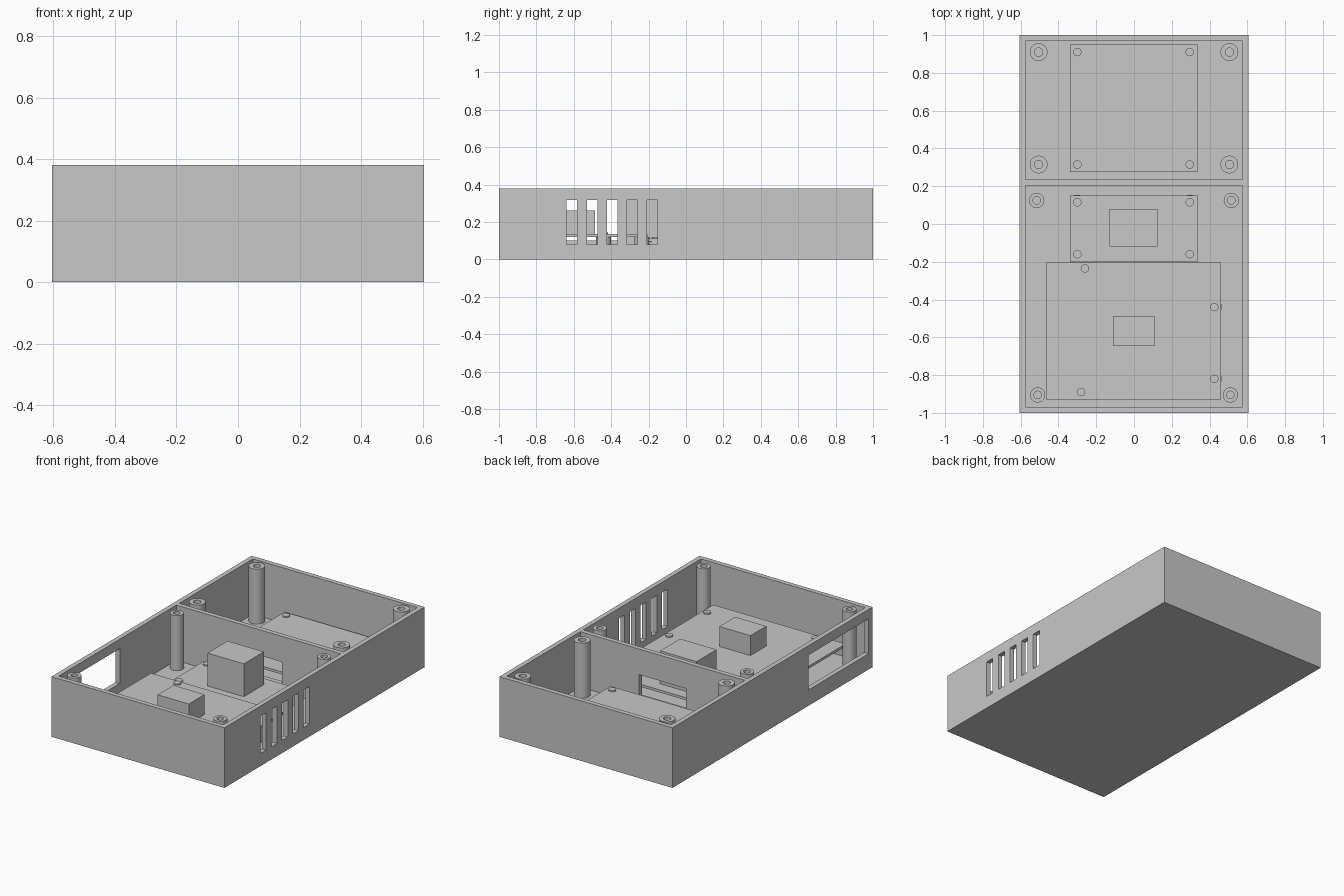
import bpy, bmesh, math
from mathutils import Vector

cube = bpy.data.objects.get("Cube")
if cube:
    bpy.data.objects.remove(cube, do_unlink=True)

GREY = (0.58, 0.58, 0.58, 1.0)
grey = bpy.data.materials.new("plain grey")
grey.use_nodes = True
grey.diffuse_color = GREY
grey.node_tree.nodes["Principled BSDF"].inputs["Base Color"].default_value = GREY

FLOOR, TOP = 0.03, 0.38


def add_object(name, bm):
    bmesh.ops.recalc_face_normals(bm, faces=bm.faces)
    mesh = bpy.data.meshes.new(name)
    bm.to_mesh(mesh)
    bm.free()
    mesh.materials.append(grey)
    obj = bpy.data.objects.new(name, mesh)
    bpy.context.collection.objects.link(obj)
    return obj


def box(name, x, y, z):
    """Box from (low, high) ranges on each axis."""
    bm = bmesh.new()
    bmesh.ops.create_cube(bm, size=1)
    for v in bm.verts:
        v.co = Vector(r[0] if c < 0 else r[1] for c, r in zip(v.co, (x, y, z)))
    return add_object(name, bm)


def select_only(obj):
    bpy.ops.object.select_all(action='DESELECT')
    obj.select_set(True)
    bpy.context.view_layer.objects.active = obj


def cut(target, x, y, z):
    cutter = box("cutter", x, y, z)
    cutter.hide_render = True
    mod = target.modifiers.new("cut", 'BOOLEAN')
    mod.operation, mod.solver, mod.object = 'DIFFERENCE', 'EXACT', cutter
    select_only(target)
    bpy.ops.object.modifier_apply(modifier=mod.name)
    bpy.data.objects.remove(cutter, do_unlink=True)


def lathe(name, x, y, profile):
    """Turn a (radius, height) profile around a vertical axis."""
    bm = bmesh.new()
    verts = [bm.verts.new((r, 0, z)) for r, z in profile]
    edges = [bm.edges.new(pair) for pair in zip(verts, verts[1:])]
    bmesh.ops.spin(bm, geom=verts + edges, cent=(0, 0, 0), axis=(0, 0, 1),
                   angle=math.tau, steps=32, use_duplicate=False)
    bmesh.ops.remove_doubles(bm, verts=bm.verts, dist=0.0002)
    obj = add_object(name, bm)
    obj.location = (x, y, 0)
    select_only(obj)
    bpy.ops.object.shade_smooth_by_angle(angle=math.radians(35))


# Open case with two compartments
case = box("case", (-0.605, 0.605), (-1, 1), (0, TOP))
for y in ((-0.97, 0.205), (0.235, 0.97)):
    cut(case, (-0.575, 0.575), y, (FLOOR, 0.5))

# Connector window, cable pass-through in the divider, ventilation slots
cut(case, (-0.7, -0.55), (-0.96, -0.36), (0.1, 0.32))
cut(case, (-0.165, 0.165), (0.18, 0.26), (0.08, 0.218))
for i in range(5):
    y = -0.61 + i * 0.1075
    cut(case, (0.55, 0.7), (y - 0.028, y + 0.028), (0.08, 0.316))


# Hollow lid screw posts
def screw_post(name, x, y, outer, inner):
    lathe(name, x, y, [(0, FLOOR), (inner, FLOOR), (inner, TOP - 0.002),
                       (outer, TOP - 0.002), (outer, FLOOR - 0.01)])


for side, label in ((-1, "right"), (1, "left")):
    for y in (0.315, 0.91):
        screw_post(f"rear_screw_post_{label}", side * 0.505, y, 0.047, 0.022)
    for x, y in ((0.515, 0.125), (0.51, -0.905)):
        screw_post(f"front_screw_post_{label}", side * x, y, 0.04, 0.02)


# Circuit boards, each on stepped standoffs with a locating pin
def board(name, x, y, top, pins):
    box(name, x, y, (top - 0.016, top))
    for px, py in pins:
        lathe(name + "_standoff", px, py,
              [(0.04, FLOOR - 0.01), (0.04, top - 0.016), (0.022, top - 0.016),
               (0.022, top + 0.008), (0, top + 0.008)])


def corners(y0, y1):
    return [(x, y) for x in (-0.3, 0.295) for y in (y0, y1)]


board("rear_board", (-0.34, 0.335), (0.275, 0.95), 0.115, corners(0.315, 0.91))
board("middle_board", (-0.34, 0.335), (-0.2, 0.15), 0.112, corners(-0.16, 0.115))
board("front_board", (-0.465, 0.46), (-0.93, -0.205), 0.136,
      [(-0.26, -0.235), (0.425, -0.44), (0.425, -0.82), (-0.28, -0.89)])

# Block components on the boards
box("tall_component", (-0.13, 0.125), (-0.12, 0.08), (0.11, 0.32))
box("low_component", (-0.11, 0.108), (-0.645, -0.487), (0.134, 0.262))
